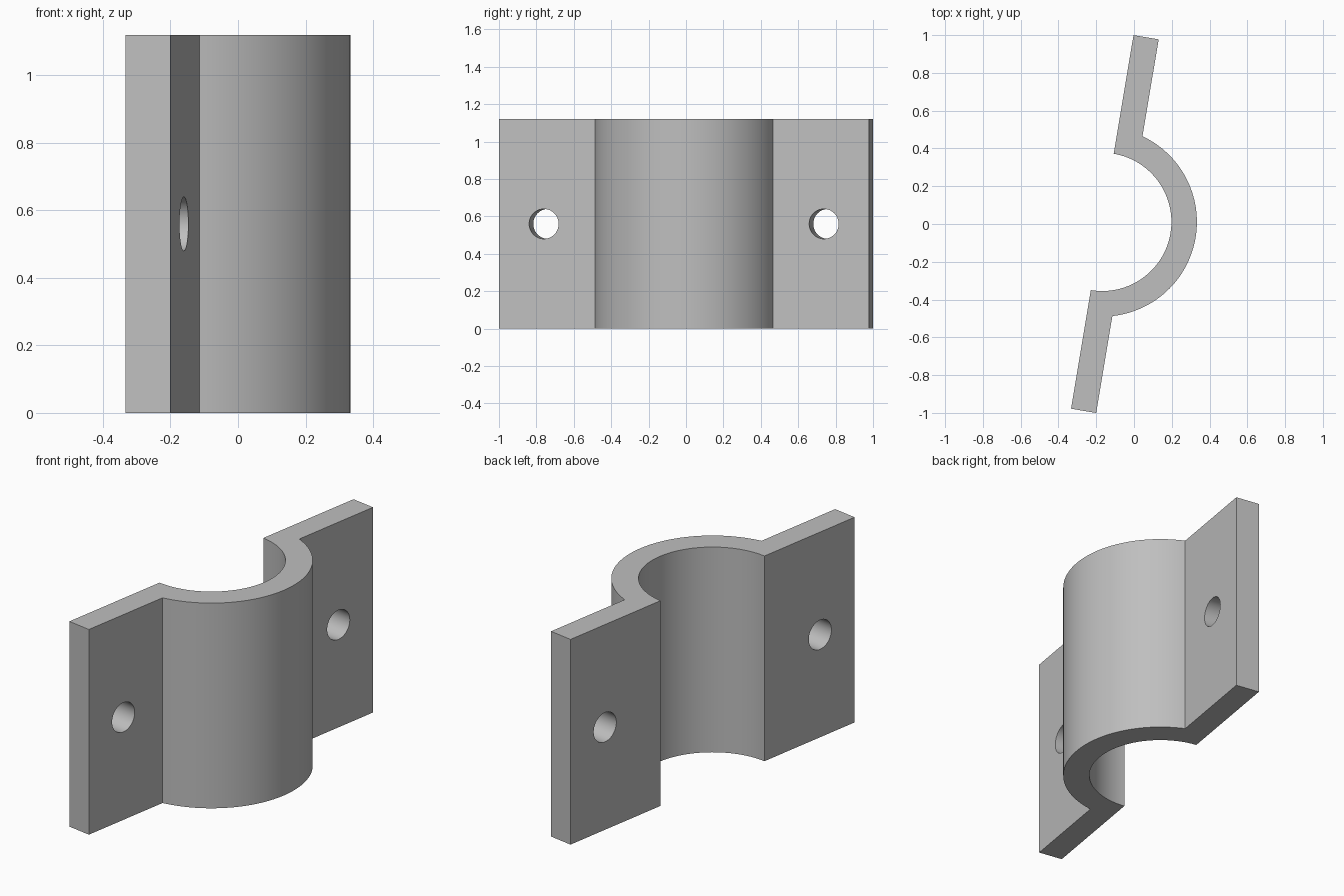
import bpy
import bmesh
from math import asin, cos, pi, radians, sin

default = bpy.data.objects.get("Cube")
if default:
    bpy.data.objects.remove(default, do_unlink=True)

HEIGHT = 1.12
THICK = 0.135
OUTER = 0.501
INNER = OUTER - THICK
HALF_LENGTH = 1.0026
HOLE_OFFSET = 0.759
HOLE_RADIUS = 0.08
TILT = radians(-9.5)
CENTRE = (-0.168, 0.011, 0)
SEGMENTS = 64

steel = bpy.data.materials.new("steel grey")
steel.use_nodes = True
grey = (0.52, 0.52, 0.52, 1)
steel.diffuse_color = grey
steel.node_tree.nodes["Principled BSDF"].inputs["Base Color"].default_value = grey


def arc(radius, start, end):
    steps = [start + (end - start) * i / SEGMENTS for i in range(SEGMENTS + 1)]
    return [(radius * cos(a), radius * sin(a)) for a in steps]


def make_object(name, bm):
    bmesh.ops.recalc_face_normals(bm, faces=bm.faces)
    mesh = bpy.data.meshes.new(name)
    bm.to_mesh(mesh)
    bm.free()
    obj = bpy.data.objects.new(name, mesh)
    bpy.context.collection.objects.link(obj)
    mesh.materials.append(steel)
    return obj


# Clamp: half pipe with a flat flange on each side, extruded upwards
sweep = pi / 2 - asin(THICK / OUTER)
profile = [(0, HALF_LENGTH), (THICK, HALF_LENGTH)]
profile += arc(OUTER, sweep, -sweep)
profile += [(THICK, -HALF_LENGTH), (0, -HALF_LENGTH)]
profile += arc(INNER, -pi / 2, pi / 2)

bm = bmesh.new()
base = bm.faces.new([bm.verts.new((x, y, 0)) for x, y in profile])
raised = bmesh.ops.extrude_face_region(bm, geom=[base], use_keep_orig=True)
top = [v for v in raised["geom"] if isinstance(v, bmesh.types.BMVert)]
bmesh.ops.translate(bm, verts=top, vec=(0, 0, HEIGHT))
clamp = make_object("pipe_clamp_half", bm)

# Bolt holes through both flanges
for side, y in (("front", -HOLE_OFFSET), ("back", HOLE_OFFSET)):
    bm = bmesh.new()
    bmesh.ops.create_cone(bm, cap_ends=True, segments=48, radius1=HOLE_RADIUS,
                          radius2=HOLE_RADIUS, depth=THICK * 3)
    cutter = make_object(side + "_hole_cutter", bm)
    cutter.rotation_euler = (0, pi / 2, 0)
    cutter.location = (THICK / 2, y, HEIGHT / 2)
    cutter.hide_render = True
    cut = clamp.modifiers.new(side + "_hole", 'BOOLEAN')
    cut.operation = 'DIFFERENCE'
    cut.solver = 'EXACT'
    cut.object = cutter
    bpy.ops.object.select_all(action='DESELECT')
    clamp.select_set(True)
    bpy.context.view_layer.objects.active = clamp
    bpy.ops.object.modifier_apply(modifier=cut.name)
    bpy.data.objects.remove(cutter, do_unlink=True)

# Smooth curves, crisp corners, then place the tilted part
bpy.ops.object.shade_smooth_by_angle(angle=radians(30))
clamp.rotation_euler = (0, 0, TILT)
clamp.location = CENTRE
